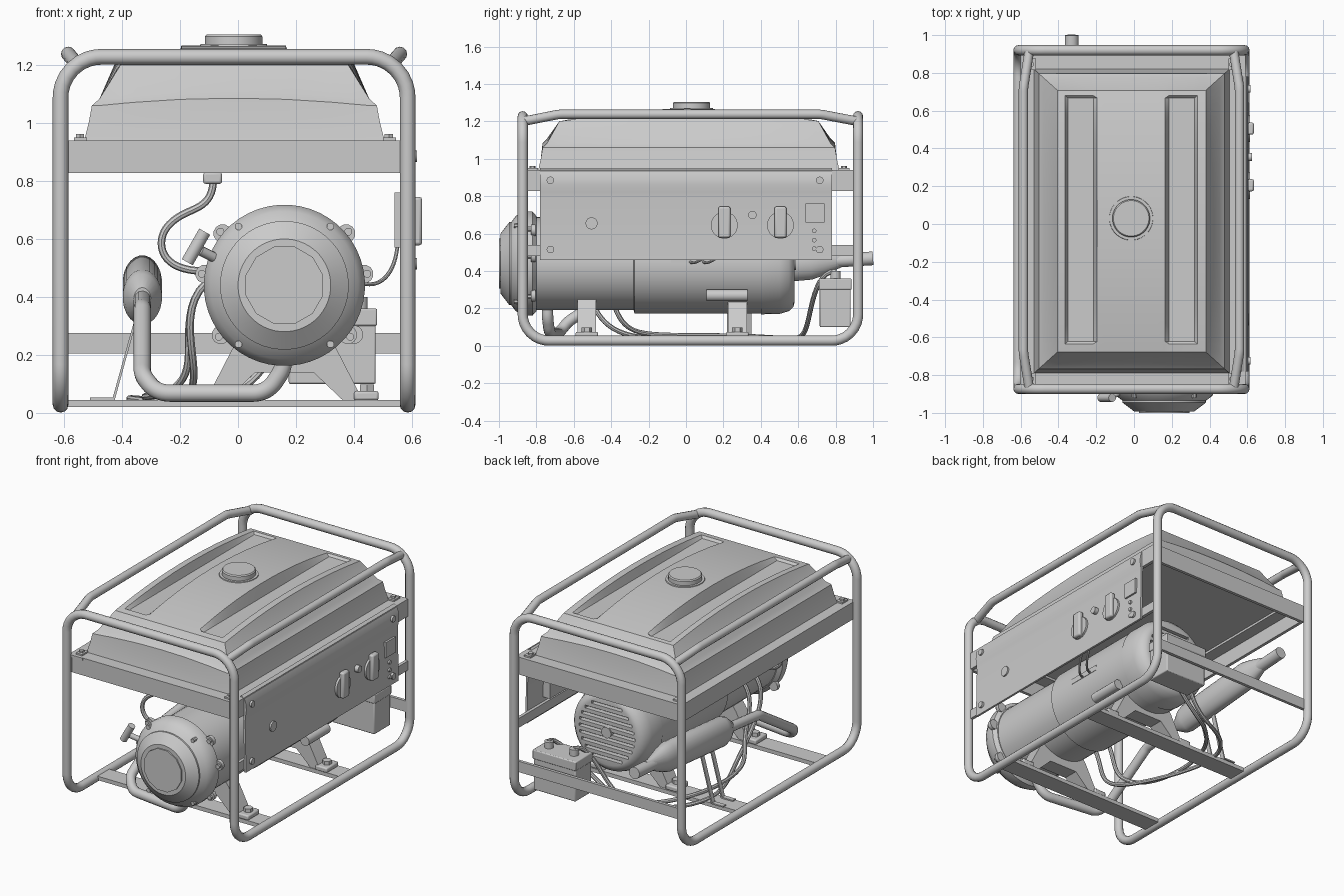
import bpy, bmesh, math
from mathutils import Vector as V

if "Cube" in bpy.data.objects:
    bpy.data.objects.remove(bpy.data.objects["Cube"])

def link(name, data):
    ob = bpy.data.objects.new(name, data)
    bpy.context.collection.objects.link(ob)
    return ob

def mesh(name, verts, faces):
    me = bpy.data.meshes.new(name)
    me.from_pydata([tuple(v) for v in verts], [], faces)
    bm = bmesh.new()
    bm.from_mesh(me)
    bmesh.ops.recalc_face_normals(bm, faces=bm.faces)
    bm.to_mesh(me)
    bm.free()
    return link(name, me)

def prism(name, pts, d):
    n = len(pts)
    fs = [[i, (i + 1) % n, n + (i + 1) % n, n + i] for i in range(n)]
    return mesh(name, [V(p) for p in pts] + [V(p) + V(d) for p in pts], fs + [list(range(n)), list(range(n, 2 * n))])

def box(name, x0, x1, y0, y1, z0, z1, bevel=0):
    ob = prism(name, [(x0, y0, z0), (x1, y0, z0), (x1, y1, z0), (x0, y1, z0)], (0, 0, z1 - z0))
    if bevel:
        m = ob.modifiers.new("bevel", 'BEVEL')
        m.width, m.segments = bevel, 2

def lathe(name, prof, origin, axis, n=32):
    """Revolve (distance, radius) pairs about an axis, capped at both ends."""
    q, k = V(axis).to_track_quat('Z', 'Y'), len(prof)
    angs = [2 * math.pi * (i + .5) / n for i in range(n)]
    vs = [V(origin) + q @ V((r * math.cos(a), r * math.sin(a), t)) for t, r in prof for a in angs]
    fs = [[j * n + i, j * n + (i + 1) % n, (j + 1) * n + (i + 1) % n, (j + 1) * n + i]
          for j in range(k - 1) for i in range(n)]
    return mesh(name, vs, fs + [list(range(n)), list(range((k - 1) * n, k * n))])

def rod(name, a, b, r, n=16):
    d = V(b) - V(a)
    return lathe(name, [(0, r), (d.length, r)], a, d, n)

def fillet(pts, rad, cyclic, steps=8):
    pts, out = [V(p) for p in pts], []
    for i, p in enumerate(pts):
        if not cyclic and i in (0, len(pts) - 1):
            out.append(p)
            continue
        a, b = pts[i - 1] - p, pts[(i + 1) % len(pts)] - p
        half, u, w = a.angle(b) / 2, a.normalized(), b.normalized()
        t = min(rad / math.tan(half), a.length * .48, b.length * .48)
        r = t * math.tan(half)
        c = p + (u + w).normalized() * (r / math.sin(half))
        out += [c + (p + u * t - c).lerp(p + w * t - c, k / steps).normalized() * r for k in range(steps + 1)]
    return out

def tube(name, pts, r, rad=.1, cyclic=False, spline=False):
    cu = bpy.data.curves.new(name, 'CURVE')
    cu.dimensions, cu.bevel_depth, cu.use_fill_caps = '3D', r, True
    cu.bevel_resolution = 2 if spline else 4
    sp = cu.splines.new('NURBS' if spline else 'POLY')
    pts = pts if spline else fillet(pts, rad, cyclic)
    sp.points.add(len(pts) - 1)
    for q, p in zip(sp.points, pts):
        q.co = (*p, 1)
    sp.use_cyclic_u, sp.use_endpoint_u, sp.order_u, sp.resolution_u = cyclic, spline, 4, 8
    link(name, cu)

# Tubular frame: one continuous loop, plus two bowed top rails
XL, XR, YF, YB, ZT, ZB, CX = -.612, .585, -.873, .92, 1.228, .028, -.0135
tube("frame_loop", [(XL, YF, ZT), (XR, YF, ZT), (XR, YF, ZB), (XR, YB, ZB),
                    (XR, YB, ZT), (XL, YB, ZT), (XL, YB, ZB), (XL, YF, ZB)], .027, .14, True)
for s, n in ((-1, "left"), (1, "right")):
    tube(n + "_top_rail", [(CX + s * .54, YF, 1.2), (CX + s * .572, -.68, 1.238),
                           (CX + s * .572, .72, 1.238), (CX + s * .54, YB, 1.2)], .025, .15)
# Flat bars under the engine, rear bar, panel bar
for y, n in ((-.53, "front"), (.28, "rear")):
    box(n + "_floor_bar", XL, XR, y - .06, y + .06, .02, .045)
box("rear_battery_bar", XL, XR, .895, .915, .205, .275)
box("lower_panel_bar", .57, .59, YF, YB - .02, .48, .54)
# Tank tray of angle iron with corner pads and bolts
for y, s, n in ((-.87, 1, "front"), (.9, -1, "back")):
    box(n + "_tray_web", XL + .02, XR - .02, *sorted((y, y + s * .02)), .828, .94)
    box(n + "_tray_flange", XL + .02, XR - .02, *sorted((y, y + s * .11)), .925, .94)
for x, s, n in ((-.6, 1, "left"), (.59, -1, "right")):
    box(n + "_tray_web", *sorted((x, x + s * .02)), YF, YB - .02, .828, .94)
    box(n + "_tray_flange", *sorted((x, x + s * .1)), YF, YB - .02, .925, .94)
    for y in (-.82, .845):
        px = -.545 if s > 0 else .52
        box("tank_pad", px - .02, px + .025, y - .03, y + .03, .938, .95)
        rod("tank_bolt", (px, y, .948), (px, y, .962), .016, 6)
# Fuel tank: stepped grid with a domed top and two sunken channels
ins = [0, .015, .026, .052, .125]
xs = ([-.53 + i for i in ins] + [-.365, -.35, -.215, -.195, -.16, -.015, .13, .165, .185, .32, .335]
      + [.505 - i for i in ins[::-1]])
ys = ([-.79 + i * .9 for i in ins] + [-.635, -.622] + [-.48 + .12 * i for i in range(9)] + [.59, .667, .68]
      + [.82 - i * .9 for i in ins[::-1]])
nx, ny = len(xs), len(ys)

def tank_z(i, j):
    lv, x, y = min(i, j, nx - 1 - i, ny - 1 - j), abs(xs[i] + .015), ys[j] - .02
    if lv < 4:
        arch = .025 * max(0, 1 - (x / .46) ** 2) if lv > 1 and lv in (j, ny - 1 - j) else 0
        return (.94, 1.0, 1.06, 1.083)[lv] + arch
    if .19 < x < .345 and -.63 < ys[j] < .675:
        return 1.192
    return 1.2 + (.068 if x < .185 else .05) * (1 - (y / .7) ** 2)

verts = [(xs[i], ys[j], tank_z(i, j)) for j in range(ny) for i in range(nx)]
faces = [list(range(nx)) + [j * nx + nx - 1 for j in range(1, ny)]
         + [(ny - 1) * nx + i for i in range(nx - 2, -1, -1)] + [j * nx for j in range(ny - 2, 0, -1)]]
for j in range(ny - 1):
    for i in range(nx - 1):
        a, b, c, d = j * nx + i, j * nx + i + 1, (j + 1) * nx + i + 1, (j + 1) * nx + i
        faces += [[a, b, c], [a, c, d]] if (i < nx / 2 - 1) == (j < ny / 2 - 1) else [[a, b, d], [b, c, d]]
mesh("fuel_tank", verts, faces)
lathe("fuel_cap_neck", [(0, .12), (.022, .115)], (-.015, .03, 1.25), (0, 0, 1))
lathe("fuel_cap", [(0, .1), (.048, .1), (.055, .094)], (-.015, .03, 1.25), (0, 0, 1))
# Engine and generator body along y
EX, EZ = .16, .44
C, Y = (EX, 0, EZ), (0, 1, 0)
lathe("engine_body", [(-.82, .25), (-.28, .25), (-.275, .268), (.4, .268)], C, Y, 48)
lathe("engine_cowl", [(-.94, .215), (-.91, .255), (-.87, .278), (-.82, .278), (-.8, .255)], C, Y, 48)
lathe("starter_cover", [(-.992, .16), (-.945, .222), (-.935, .222)], C, Y, 48)
lathe("starter_disc", [(-1, .138), (-.98, .138)], C, Y, 12)
for a in (52, 128, 232, 308, 8, 40, 140, 172, 218, 322):
    d = V((math.cos(math.radians(a)), 0, math.sin(math.radians(a))))
    p = V((EX, -.83, EZ)) + d * .278
    if a in (52, 128, 232, 308):
        rod("cowl_bolt", p - d * .02 - V((0, .09, 0)), p - d * .02, .013, 8)
    else:
        rod("cowl_lug", p, p + V((0, .025, 0)), .032, 12)
        rod("lug_bolt", p + d * .01 - V((0, .015, 0)), p + d * .01, .014, 8)
# Slotted rear cover
cover = lathe("rear_cover", [(.4, .272), (.5, .27), (.55, .255), (.575, .23), (.58, .21)], C, Y, 48)
cv, cf = [], []
for h in [i * .042 for i in range(-4, 5)]:
    w, b = math.sqrt(.2 ** 2 - h * h), len(cv)
    cv += [(EX + u * w, y, EZ + h + v * .009) for y in (.55, .62) for u, v in ((-1, -1), (1, -1), (1, 1), (-1, 1))]
    cf += [[b + k for k in f] for f in ((0, 1, 2, 3), (4, 5, 6, 7), (0, 1, 5, 4), (1, 2, 6, 5), (2, 3, 7, 6), (3, 0, 4, 7))]
cut = mesh("slot_cutter", cv, cf)
cut.hide_render = cut.hide_viewport = True
m = cover.modifiers.new("slots", 'BOOLEAN')
m.object, m.operation, m.solver = cut, 'DIFFERENCE', 'EXACT'
rod("rear_hub", (EX, .55, EZ), (EX, .588, EZ), .035)
# Engine feet, pads and bolts
for y, n in ((-.58, "front"), (.225, "rear")):
    prof = [(.27, .045), (.18, .22), (.12, .3), (-.12, .3), (-.18, .22), (-.27, .045),
            (-.2, .045), (-.1, .14), (.1, .14), (.2, .045)]
    prism(n + "_engine_foot", [(EX + x, y, z) for x, z in prof], (0, .1, 0))
    for px in (EX - .285, EX + .285):
        box("foot_pad", px - .045, px + .04, y - .01, y + .11, .043, .075, .008)
        rod("foot_bolt", (px, y + .05, .07), (px, y + .05, .098), .028, 6)
rod("side_cylinder", (.4, .11, .27), (.4, .33, .27), .032)
box("terminal_box", .33, .43, -.08, .15, .44, .475)
# Pull starter handle
rod("starter_rope_guide", (-.06, -.88, .525), (-.13, -.92, .56), .017)
rod("starter_handle", (-.115, -.92, .625), (-.175, -.92, .52), .022)
# Exhaust: pipe loop, oval tapered muffler, outlet and thin bracket
tube("exhaust_pipe", [(.16, -.74, .25), (.155, -.74, .15), (.1, -.73, .068), (-.28, -.68, .068), (-.33, -.63, .13),
                      (-.33, -.27, .36), (-.33, .06, .395)], .03, .09)
muf = lathe("muffler", [(-.03, .03), (.03, .06), (.07, .068), (.62, .068), (.69, .055), (.8, .026), (.84, .024)],
            (-.33, .05, .393), (0, 1, .09), 24)
for v in muf.data.vertices:
    axis_z = .393 + .09 * (v.co.y - .05)
    v.co.z = axis_z + (v.co.z - axis_z) * 1.4
rod("exhaust_outlet", (-.33, .8, .455), (-.33, 1, .468), .037, 20)
for y in (.22, .32):
    prism("muffler_bracket", [(-.352, y, .34), (-.344, y, .34), (-.425, y, .045), (-.51, y, .045), (-.51, y, .053),
                              (-.432, y, .053)], (0, .03, 0))
# Control panel with rolled top edge
pp = [(.604, .46), (.597, .79), (.6, .82), (.606, .86), (.604, .9), (.592, .935), (.57, .95), (.56, .94), (.585, .8), (.59, .46)]
prism("control_panel", [(x, -.78, z) for x, z in pp], (0, 1.56, 0))
dots = ([("panel_bolt", y, z, .02, .617) for y in (-.725, .715) for z in (.885, .515)]
        + [("panel_lamp", .685, z, .012, .612) for z in (.615, .565, .52)]
        + [("socket_disc", y, .645, .072, .613) for y in (.205, .505)]
        + [("panel_knob", .355, .7, .022, .625), ("panel_plug", -.505, .655, .032, .61)])
for n, y, z, r, x in dots:
    rod(n, (.59, y, z), (x, y, z), r, 24)
for y in (.205, .505):
    box("socket_cover", .6, .635, y - .032, y + .032, .578, .745, .01)
box("panel_meter", .59, .611, .64, .74, .66, .76)
box("panel_back_box", .54, .593, .1, .62, .57, .76)
# Battery on the rear bar
box("battery", .175, .475, .715, .88, .1, .31, .006)
box("battery_lid", .17, .48, .71, .885, .3, .36, .006)
for x in (.24, .42):
    rod("battery_terminal", (x, .8, .355), (x, .8, .4), .028, 12)
# Fuel valve, hose and cables
box("fuel_valve", -.12, -.055, -.64, -.57, .79, .83, .008)
tube("fuel_hose", [(-.085, -.6, .81), (-.085, -.6, .72), (-.19, -.6, .7), (-.3, -.6, .6), (-.23, -.6, .48), (-.08, -.6, .49)],
     .013, spline=True)
for i, d in enumerate((0, .12)):
    tube("battery_cable", [(-.08, -.55 + d, .47), (-.2, -.55 + d, .4), (-.12, -.5 + d, .1), (-.2 - d, -.2, .02 + d / 4),
                           (-.46 + d, .3, .06), (-.2 + d, .6, .03), (.1, .65, .06), (.2 + 2 * d, .7, .4), (.24 + .18 * i, .8, .4)],
         .013, spline=True)
    y = .02 + i * .07
    tube("panel_wire", [(.41, y, .46), (.46, y, .42), (.54, y + .08, .45), (.55, y + .18, .58)], .007, spline=True)
# Convert tubes to meshes, then shade everything
for kind in ('CURVE', 'MESH'):
    bpy.ops.object.select_all(action='DESELECT')
    for ob in [o for o in bpy.context.scene.objects if o.type == kind and o != cut]:
        ob.select_set(True)
        bpy.context.view_layer.objects.active = ob
    if kind == 'CURVE':
        bpy.ops.object.convert(target='MESH')
bpy.ops.object.shade_smooth_by_angle(angle=math.radians(32))
